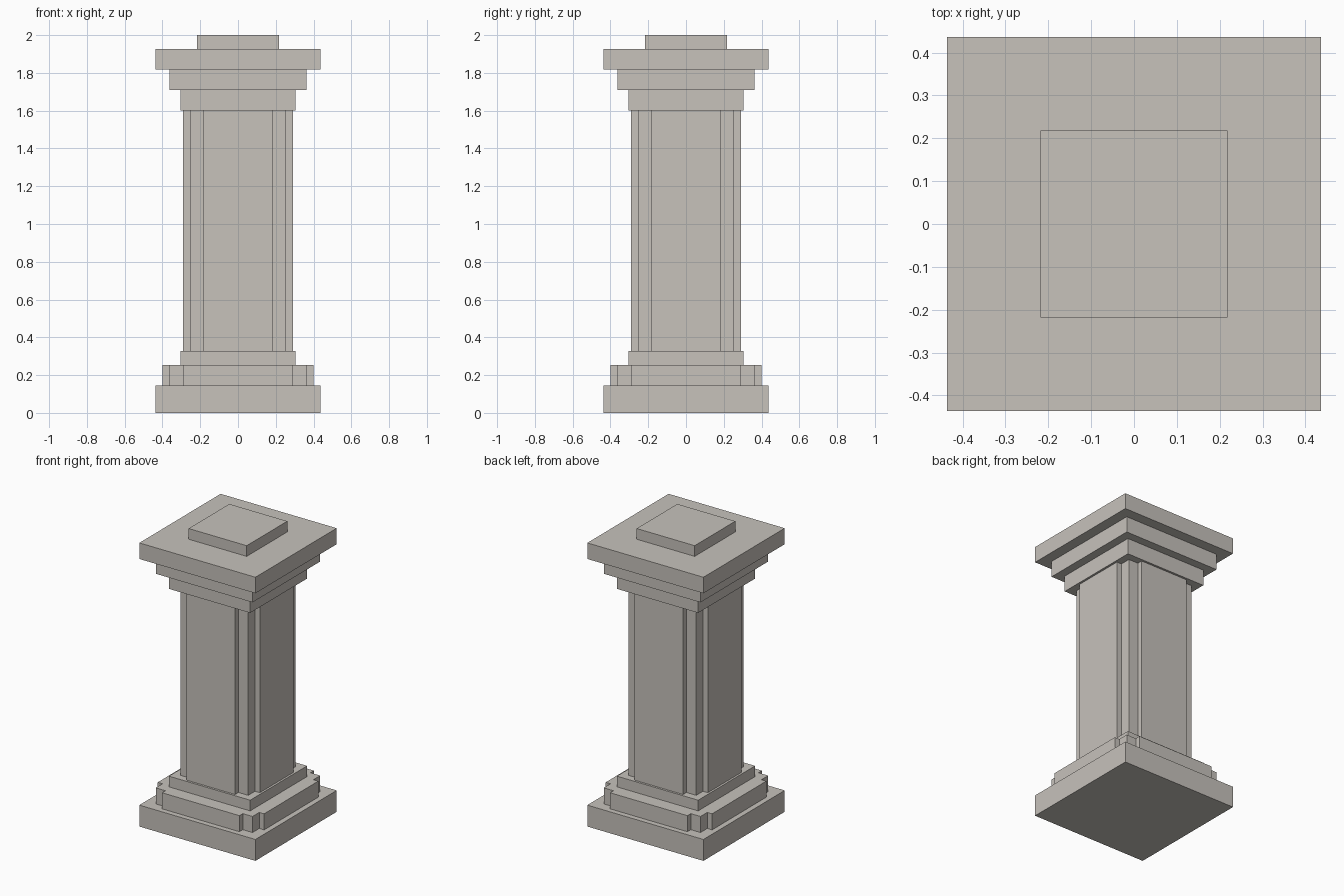
import bpy
import bmesh

cube = bpy.data.objects.get("Cube")
if cube:
    bpy.data.objects.remove(cube, do_unlink=True)

U = 2 / 55  # building module: the pillar is 55 modules tall

stone = bpy.data.materials.new("warm_grey_stone")
stone.use_nodes = True
colour = (0.57, 0.54, 0.50, 1)
stone.diffuse_color = colour
stone.node_tree.nodes["Principled BSDF"].inputs["Base Color"].default_value = colour


def prism(name, corner, z0, z1):
    """Extrude an outline made by turning one corner's points four times."""
    outline = []
    for _ in range(4):
        outline += corner
        corner = [(-y, x) for x, y in corner]
    bm = bmesh.new()
    base = bm.faces.new([bm.verts.new((x * U, y * U, z0 * U)) for x, y in outline])
    top = bmesh.ops.extrude_face_region(bm, geom=[base], use_keep_orig=True)["geom"]
    verts = [v for v in top if isinstance(v, bmesh.types.BMVert)]
    bmesh.ops.translate(bm, verts=verts, vec=(0, 0, (z1 - z0) * U))
    bmesh.ops.recalc_face_normals(bm, faces=bm.faces)
    mesh = bpy.data.meshes.new(name)
    bm.to_mesh(mesh)
    bm.free()
    mesh.materials.append(stone)
    obj = bpy.data.objects.new(name, mesh)
    bpy.context.collection.objects.link(obj)
    return obj


def slab(name, half, z0, z1):
    prism(name, [(half, half)], z0, z1)


def panelled(name, core, panel, reach, z0, z1):
    """Square core with a raised panel on each of its four sides."""
    corner = [(reach, panel), (core, panel), (core, core), (panel, core), (panel, reach)]
    prism(name, corner, z0, z1)


# Base
slab("plinth", 12, 0, 4)
panelled("base_panelled_tier", 10, 8, 11, 4, 7)
slab("base_collar", 8.4, 7, 9)

# Shaft
panelled("shaft", 7, 5, 8, 9, 44)

# Capital
slab("capital_lower_tier", 8.4, 44, 47)
slab("capital_middle_tier", 10, 47, 50)
slab("capital_top_slab", 12, 50, 53)
slab("cap_block", 6, 53, 55)
